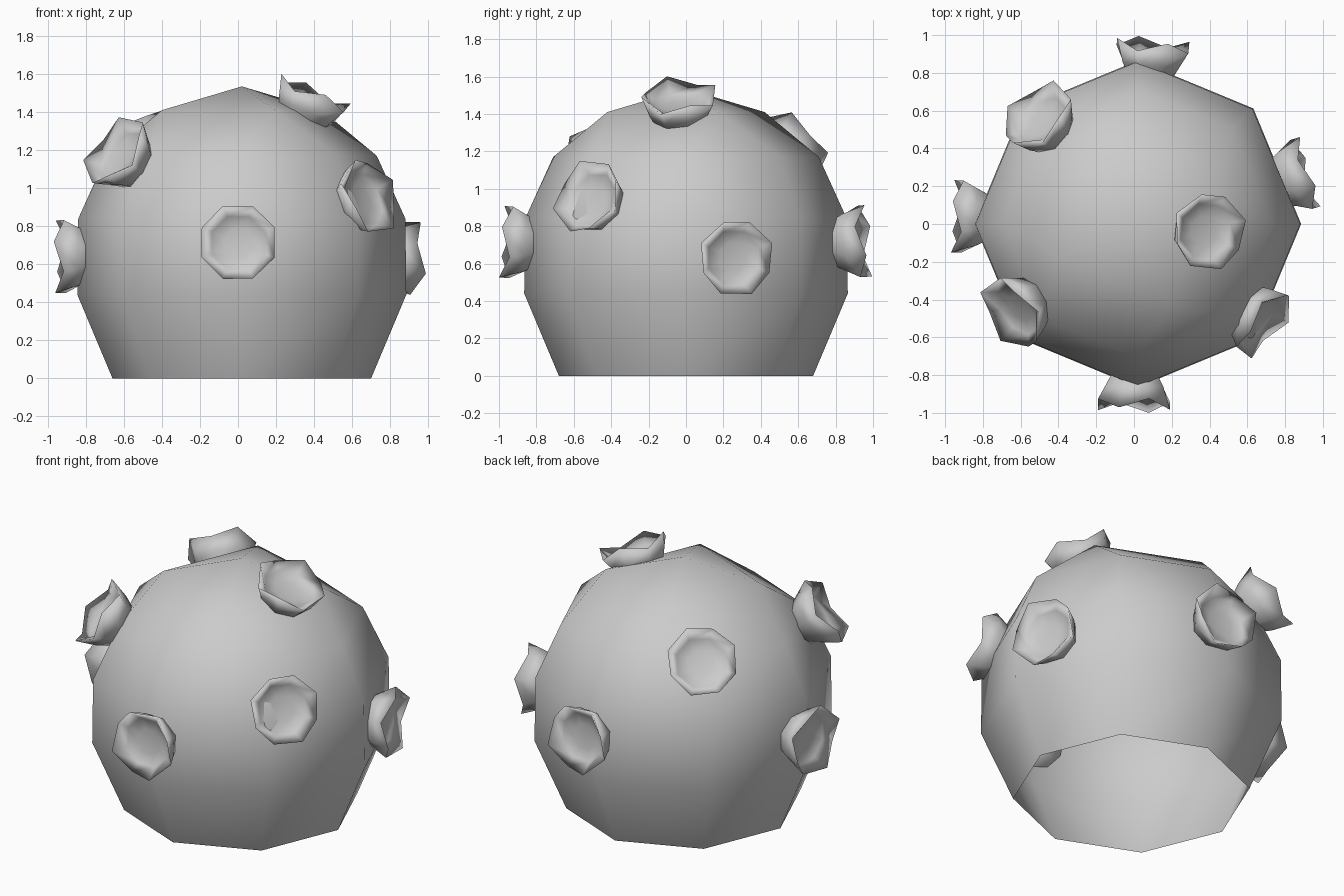
import bpy, math
from mathutils import Vector

cube = bpy.data.objects.get("Cube")
if cube:
    bpy.data.objects.remove(cube, do_unlink=True)

CENTRE = Vector((0.02, 0, 0.65))

grey = bpy.data.materials.new("plain grey")
grey.use_nodes = True
colour = (0.6, 0.6, 0.6, 1)
grey.diffuse_color = colour
grey.node_tree.nodes["Principled BSDF"].inputs["Base Color"].default_value = colour


def lathe(name, profile, closed, crease):
    """Stack rings of (radius, height, sides, turn, wave) and skin them; the last is a tip."""
    verts, faces, rings = [], [], []
    for r, z, sides, turn, wave in profile:
        ring = []
        for k in range(sides):
            a = turn + math.tau * k / sides
            ring.append(len(verts))
            verts.append((r * math.cos(a), r * math.sin(a), z + wave * (-1) ** k))
        rings.append(ring)
    if closed:
        faces.append(rings[0][::-1])
    for low, high in zip(rings, rings[1:]):
        for k in range(len(low)):
            n = (k + 1) % len(low)
            if len(high) == 1:
                faces.append((low[k], low[n], high[0]))
            elif len(high) == len(low):
                faces.append((low[k], low[n], high[n], high[k]))
            elif k % 2 == 0:
                # Halved ring: triangles alternate with quads
                faces.append((low[k], low[n], high[k // 2]))
            else:
                faces.append((low[k], low[n], high[(k // 2 + 1) % len(high)], high[k // 2]))
    mesh = bpy.data.meshes.new(name)
    mesh.from_pydata(verts, [], faces)
    mesh.materials.append(grey)
    obj = bpy.data.objects.new(name, mesh)
    bpy.context.collection.objects.link(obj)
    bpy.ops.object.select_all(action="DESELECT")
    obj.select_set(True)
    bpy.context.view_layer.objects.active = obj
    bpy.ops.object.shade_smooth_by_angle(angle=math.radians(crease))
    return obj


HALF = math.pi / 8

# Eight-sided hollow dome, open underneath, with a four-sided crown
walls = [(0.68, 0), (0.865, 0.44), (0.86, 0.84), (0.71, 1.17)]
body_rings = [(r, z, 8, 0, 0) for r, z in walls]
body_rings += [(0.455, 1.41, 4, HALF, 0), (0, 1.535, 1, 0, 0)]
body = lathe("body", body_rings, False, 80)
body.location.x = CENTRE.x

# Flared cups: wavy rim around a shallow bowl, smooth all over
cup_walls = [(0.11, -0.2, 0), (0.165, -0.1, 0), (0.207, 0, 0.025),
             (0.15, -0.055, 0), (0.08, -0.07, 0)]
cup_rings = [(r, z, 8, HALF, wave) for r, z, wave in cup_walls]
cup_rings.append((0, -0.07, 1, 0, 0))
cups = {
    "front_cup": (0.0, -0.96, 0.715),
    "back_cup": (0.1, 0.95, 0.72),
    "right_cup": (0.91, 0.27, 0.63),
    "left_cup": (-0.935, 0.04, 0.64),
    "front_right_cup": (0.7, -0.53, 0.96),
    "front_left_cup": (-0.65, -0.48, 1.2),
    "back_left_cup": (-0.52, 0.58, 1.24),
    "top_cup": (0.4, -0.04, 1.5),
}
for name, place in cups.items():
    cup = lathe(name, cup_rings, True, 180)
    cup.location = place
    cup.rotation_mode = "QUATERNION"
    cup.rotation_quaternion = (Vector(place) - CENTRE).to_track_quat("Z", "Y")
